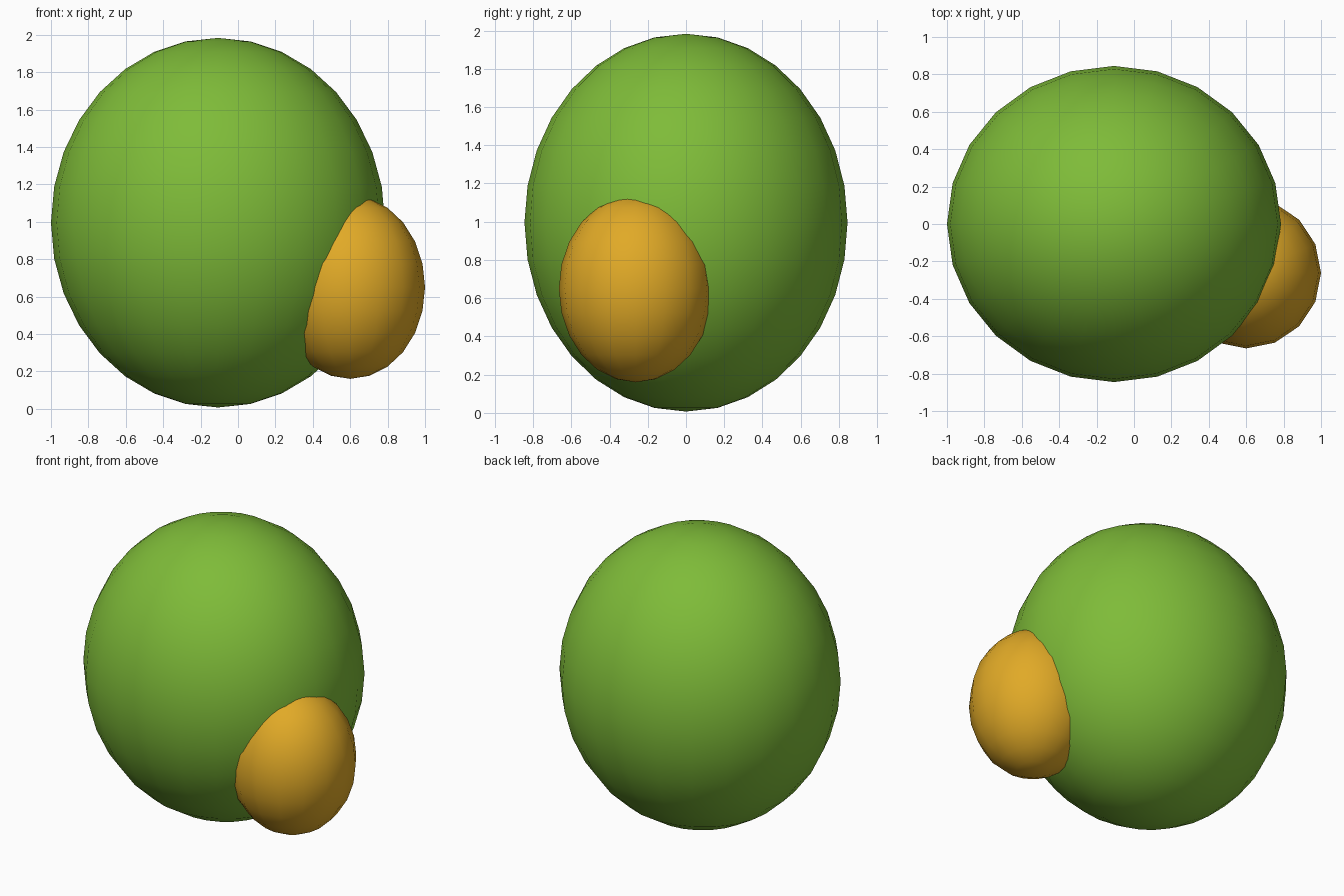
import bpy

cube = bpy.data.objects.get("Cube")
if cube:
    bpy.data.objects.remove(cube, do_unlink=True)


def make_material(name, colour):
    mat = bpy.data.materials.new(name)
    mat.use_nodes = True
    mat.diffuse_color = (*colour, 1)
    bsdf = next(n for n in mat.node_tree.nodes if n.type == "BSDF_PRINCIPLED")
    bsdf.inputs["Base Color"].default_value = (*colour, 1)
    return mat


def ellipsoid(name, centre, radii, segments, rings, mat):
    bpy.ops.mesh.primitive_uv_sphere_add(
        segments=segments, ring_count=rings, radius=1, location=centre)
    obj = bpy.context.object
    obj.name = name
    obj.scale = radii
    bpy.ops.object.transform_apply(location=False, rotation=False, scale=True)
    bpy.ops.object.shade_smooth()
    obj.data.materials.append(mat)
    return obj


green = make_material("leaf green", (0.21, 0.5, 0.04))
amber = make_material("amber", (0.75, 0.4, 0.02))

# Large egg-shaped body
ellipsoid("body", (-0.107, 0, 0.995), (0.893, 0.845, 0.988), 24, 16, green)

# Smaller bulge sunk into the lower front left of the body
ellipsoid("side_bulge", (0.6, -0.262, 0.65), (0.4, 0.403, 0.49), 16, 12, amber)
